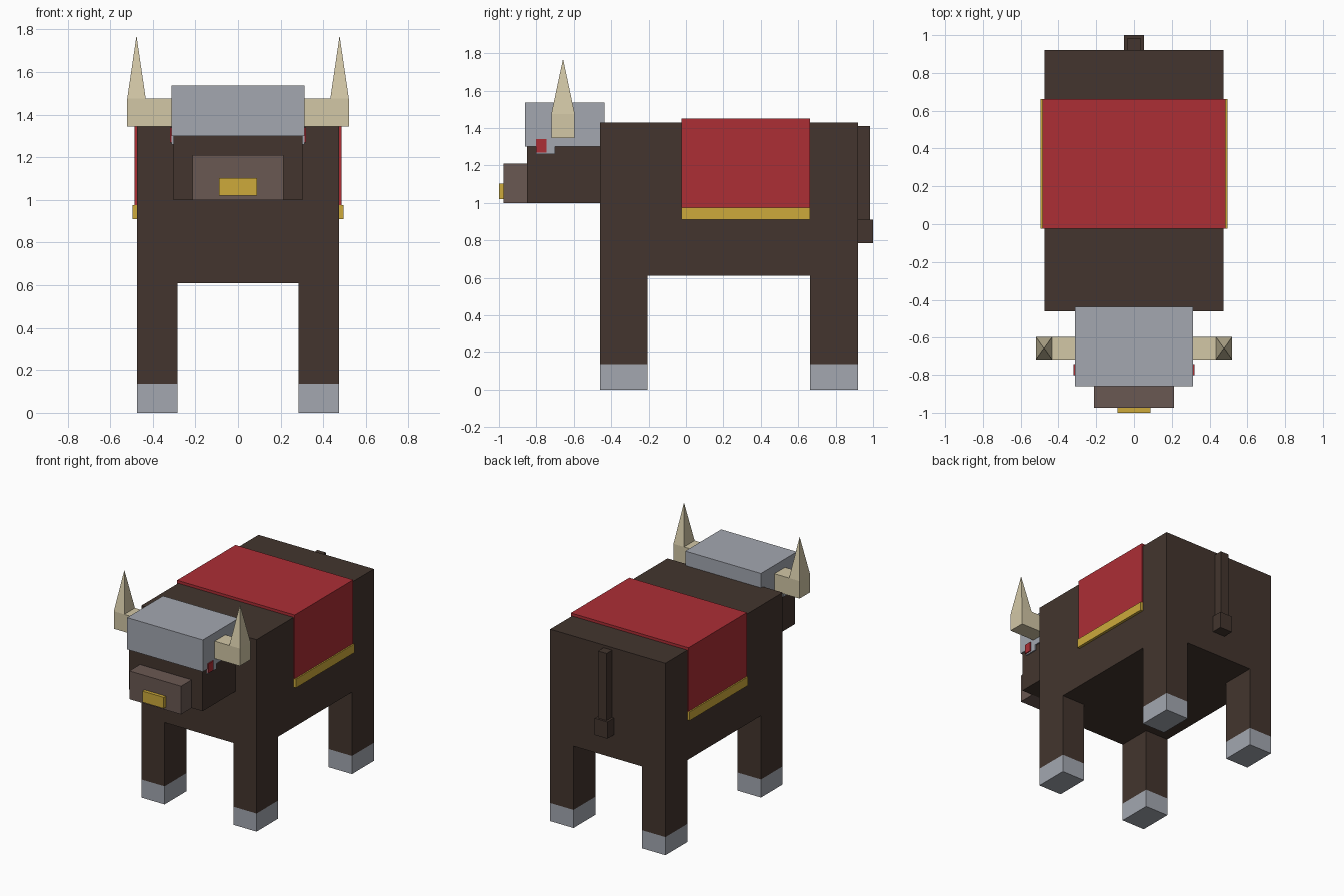
import bpy
import bmesh

if "Cube" in bpy.data.objects:
    bpy.data.objects.remove(bpy.data.objects["Cube"])


def material(name, rgb):
    """Flat material from 0-255 display values, stored as linear."""
    lin = [(c / 255 / 12.92) if c < 11 else ((c / 255 + 0.055) / 1.055) ** 2.4 for c in rgb]
    m = bpy.data.materials.new(name)
    m.diffuse_color = (*lin, 1)
    m.use_nodes = True
    m.node_tree.nodes["Principled BSDF"].inputs["Base Color"].default_value = m.diffuse_color
    return m


hide = material("dark_brown_hide", (67, 53, 46))
muzzle = material("muzzle_brown", (106, 88, 82))
steel = material("grey_steel", (163, 167, 176))
red = material("red_cloth", (172, 46, 53))
gold = material("gold", (205, 170, 59))
bone = material("horn_bone", (210, 199, 166))


def box(name, x, y, z, mat, pointed=False):
    """Box between (min, max) pairs; pointed collapses the top to an apex."""
    bm = bmesh.new()
    bmesh.ops.create_cube(bm, size=1)
    for v in bm.verts:
        v.co = [r[0] + (c + 0.5) * (r[1] - r[0]) for c, r in zip(v.co, (x, y, z))]
    if pointed:
        top = [v for v in bm.verts if v.co.z > sum(z) / 2]
        bmesh.ops.pointmerge(bm, verts=top, merge_co=(sum(x) / 2, sum(y) / 2, z[1]))
    bmesh.ops.recalc_face_normals(bm, faces=bm.faces)
    me = bpy.data.meshes.new(name)
    bm.to_mesh(me)
    bm.free()
    me.materials.append(mat)
    ob = bpy.data.objects.new(name, me)
    bpy.context.collection.objects.link(ob)
    return ob


def pair(name, x, y, z, mat, pointed=False):
    """Same part on both sides of the body."""
    box(name + "_right", x, y, z, mat, pointed)
    box(name + "_left", (-x[1], -x[0]), y, z, mat, pointed)


# Torso
box("torso", (-0.475, 0.475), (-0.46, 0.92), (0.61, 1.43), hide)

# Legs and hooves
for end, y in (("front", (-0.46, -0.205)), ("rear", (0.663, 0.92))):
    pair(end + "_leg", (0.283, 0.475), y, (0.135, 0.61), hide)
    pair(end + "_hoof", (0.283, 0.475), y, (0, 0.135), steel)

# Blanket with gold hems
box("blanket", (-0.485, 0.485), (-0.025, 0.663), (0.975, 1.45), red)
pair("blanket_hem", (0.47, 0.495), (-0.025, 0.663), (0.91, 0.975), gold)

# Head, muzzle and nose ring
box("head", (-0.303, 0.303), (-0.85, -0.46), (1.0, 1.30), hide)
box("muzzle", (-0.213, 0.213), (-0.975, -0.85), (1.0, 1.21), muzzle)
box("nose_ring", (-0.088, 0.088), (-1.0, -0.975), (1.02, 1.103), gold)

# Helmet with cheek guards, and eyes
box("helmet", (-0.312, 0.312), (-0.86, -0.437), (1.30, 1.537), steel)
pair("cheek_guard", (0.295, 0.312), (-0.803, -0.70), (1.26, 1.30), steel)
pair("eye", (0.311, 0.32), (-0.803, -0.745), (1.27, 1.34), red)

# Horns: sideways root and upright spike
pair("horn_root", (0.30, 0.52), (-0.72, -0.595), (1.345, 1.475), bone)
pair("horn_spike", (0.433, 0.52), (-0.72, -0.595), (1.475, 1.77), bone, True)

# Tail
box("tail", (-0.035, 0.035), (0.92, 0.985), (0.91, 1.41), hide)
box("tail_tuft", (-0.052, 0.052), (0.92, 1.0), (0.785, 0.91), hide)
